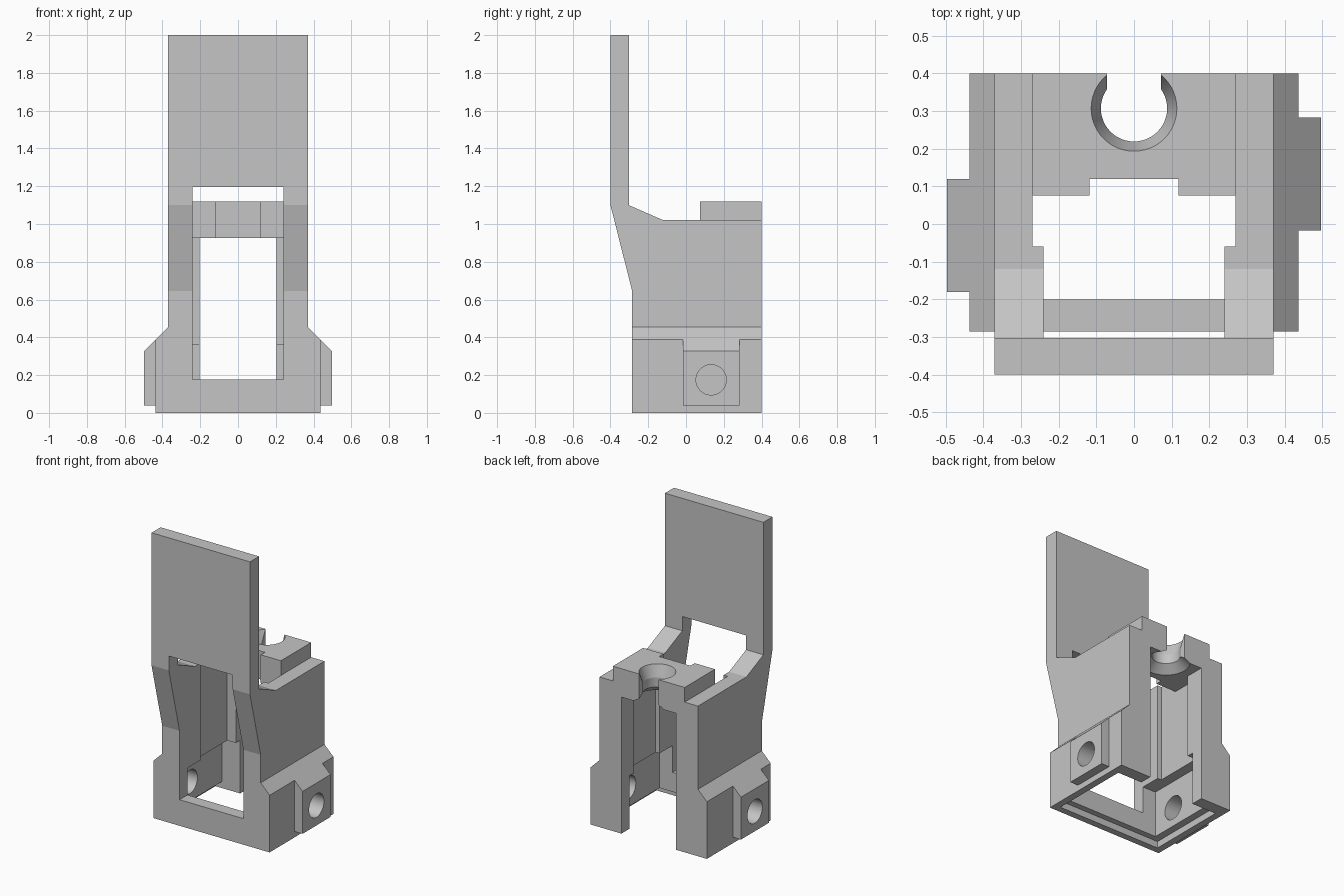
import bpy, bmesh, math
from mathutils import Matrix, Vector

cube = bpy.data.objects.get("Cube")
if cube:
    bpy.data.objects.remove(cube, do_unlink=True)

grey = bpy.data.materials.new("light_grey")
grey.use_nodes = True
colour = (0.56, 0.56, 0.56, 1)
grey.diffuse_color = colour
grey.node_tree.nodes["Principled BSDF"].inputs["Base Color"].default_value = colour


def add_object(name, bm):
    bmesh.ops.recalc_face_normals(bm, faces=bm.faces)
    mesh = bpy.data.meshes.new(name)
    bm.to_mesh(mesh)
    bm.free()
    mesh.materials.append(grey)
    ob = bpy.data.objects.new(name, mesh)
    bpy.context.collection.objects.link(ob)
    return ob


def prism(name, points, axis, start, end):
    """Extrude a profile of (x, z) or (y, z) points along y or x."""
    bm = bmesh.new()
    place = (lambda a, b: (start, a, b)) if axis == "x" else (lambda a, b: (a, start, b))
    face = bm.faces.new([bm.verts.new(place(a, b)) for a, b in points])
    moved = bmesh.ops.extrude_face_region(bm, geom=[face])["geom"]
    shift = Vector((end - start, 0, 0)) if axis == "x" else Vector((0, end - start, 0))
    bmesh.ops.translate(bm, vec=shift, verts=[v for v in moved if isinstance(v, bmesh.types.BMVert)])
    return add_object(name, bm)


def box(name, half_width, y, z):
    w = half_width
    return prism(name, [(-w, z[0]), (w, z[0]), (w, z[1]), (-w, z[1])], "y", *y)


def cone(name, centre, r_low, r_high, depth, axis="z"):
    bm = bmesh.new()
    turn = Matrix.Rotation(math.pi / 2, 4, "Y") if axis == "x" else Matrix()
    bmesh.ops.create_cone(bm, cap_ends=True, segments=48, radius1=r_low, radius2=r_high,
                          depth=depth, matrix=Matrix.Translation(centre) @ turn)
    return add_object(name, bm)


def combine(target, other, operation):
    mod = target.modifiers.new("combine", "BOOLEAN")
    mod.object, mod.operation, mod.solver = other, operation, "EXACT"
    bpy.context.view_layer.objects.active = target
    bpy.ops.object.modifier_apply(modifier=mod.name)
    bpy.data.objects.remove(other, do_unlink=True)


# Side profile: tower walls rising into the tall mounting plate
bracket = prism("bracket_body", [
    (-0.285, 0), (0.4, 0), (0.4, 1.02), (-0.12, 1.02), (-0.303, 1.1), (-0.303, 2),
    (-0.4, 2), (-0.4, 1.1), (-0.285, 0.645)], "x", -0.37, 0.37)

# Wider foot with chamfered shoulders
foot = prism("foot", [(-0.437, 0), (0.437, 0), (0.437, 0.388), (0.37, 0.455),
                      (-0.37, 0.455), (-0.437, 0.388)], "y", -0.285, 0.4)
combine(bracket, foot, "UNION")

# Screw bosses, staggered on the two sides
bosses = ((1, 0.133), (-1, -0.03))
for side, y in bosses:
    outline = [(0.3, 0.04), (0.497, 0.04), (0.497, 0.328), (0.37, 0.455), (0.3, 0.455)]
    boss = prism("boss", [(side * x, z) for x, z in outline], "y", y - 0.15, y + 0.15)
    combine(bracket, boss, "UNION")

# Raised cover over the rear of the tower
combine(bracket, box("cover", 0.27, (0.075, 0.4), (0.98, 1.12)), "UNION")

# Cavities and openings: half width, y range, z range
cuts = {
    "front_window": (0.24, (-0.5, -0.06), (0.177, 1.197)),
    "front_bay": (0.24, (-0.2, -0.05), (-0.1, 1.197)),
    "upper_bay": (0.27, (-0.06, 0.075), (0.3, 1.2)),
    "main_bay": (0.27, (-0.06, 0.27), (-0.1, 0.927)),
    "rear_slot": (0.205, (0.0, 0.5), (-0.1, 0.927)),
    "foot_pocket": (0.34, (-0.2, 0.315), (-0.1, 0.36)),
    "foot_rebate": (0.39, (-0.24, 0.315), (-0.1, 0.045)),
    "cover_notch": (0.118, (0.0, 0.12), (0.9, 1.2)),
    "neck_slot": (0.072, (0.305, 0.5), (0.9, 1.2)),
}
for name, (half_width, y, z) in cuts.items():
    combine(bracket, box(name, half_width, y, z), "DIFFERENCE")

# Screw holes through the bosses
for side, y in bosses:
    combine(bracket, cone("screw_hole", (side * 0.45, y, 0.175), 0.08, 0.08, 0.3, "x"), "DIFFERENCE")

# Open socket in the cover: flared above and below a narrow neck
for z, low, high, depth in ((1.0, 0.088, 0.088, 0.2), (1.08, 0.088, 0.114, 0.081), (0.95, 0.15, 0.088, 0.051)):
    combine(bracket, cone("socket", (0, 0.307, z), low, high, depth), "DIFFERENCE")

# Keep planes flat and round the holes
bpy.ops.object.select_all(action="DESELECT")
bracket.select_set(True)
bpy.context.view_layer.objects.active = bracket
bpy.ops.object.shade_smooth_by_angle(angle=math.radians(10))
